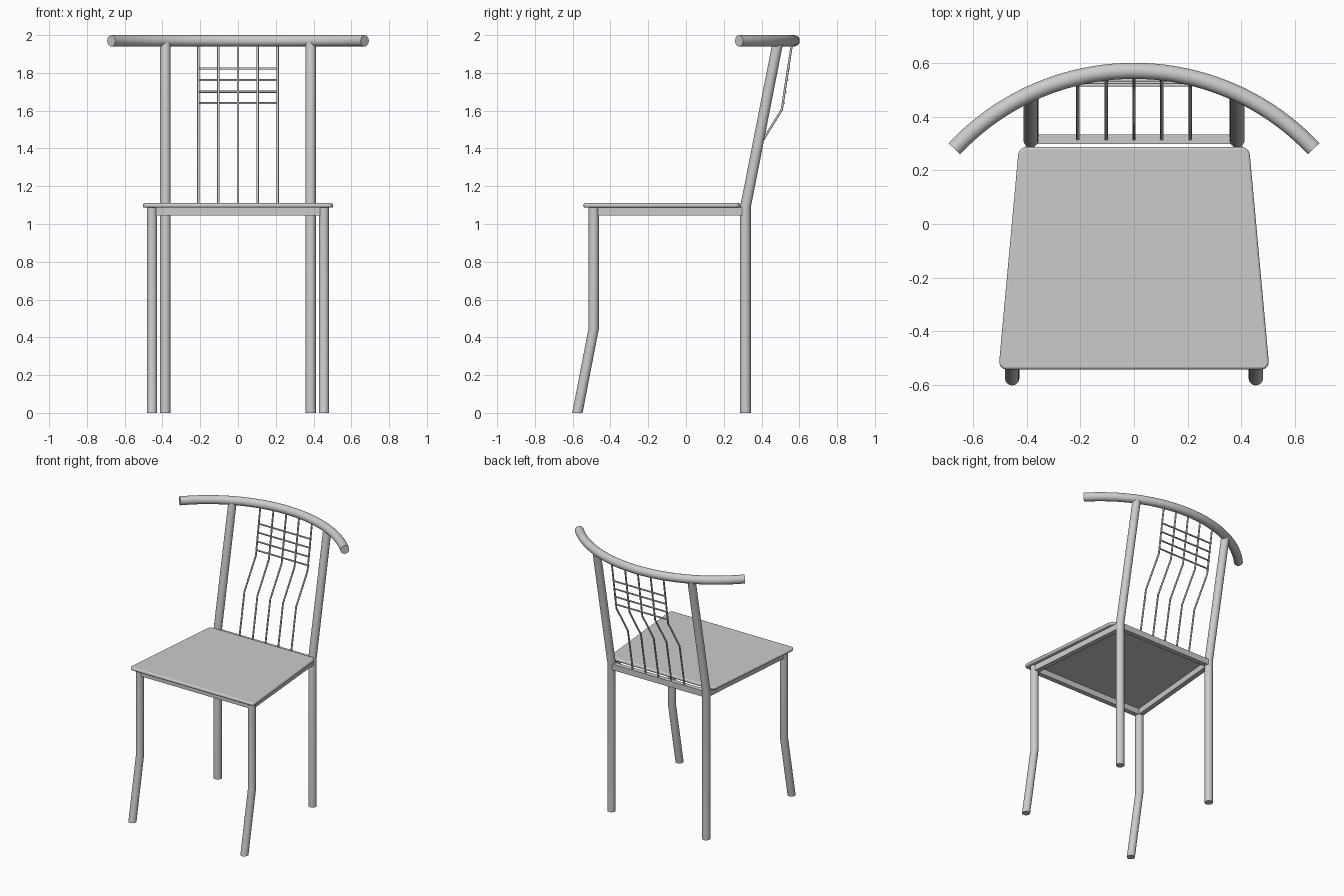
import bpy, bmesh, math
from mathutils import Vector

if "Cube" in bpy.data.objects:
    bpy.data.objects.remove(bpy.data.objects["Cube"])


def finish(name, bm, angle=35):
    bmesh.ops.recalc_face_normals(bm, faces=bm.faces)
    me = bpy.data.meshes.new(name)
    bm.to_mesh(me)
    bm.free()
    ob = bpy.data.objects.new(name, me)
    bpy.context.collection.objects.link(ob)
    bpy.ops.object.select_all(action='DESELECT')
    ob.select_set(True)
    bpy.context.view_layer.objects.active = ob
    bpy.ops.object.shade_smooth_by_angle(angle=math.radians(angle))
    return ob


def tube(name, path, r, sides=24, side=(1, 0, 0), flat_ends=False):
    """Mitred round tube along a planar path; flat_ends cuts it level at both ends."""
    pts = [Vector(p) for p in path]
    side = Vector(side)
    bm = bmesh.new()
    rings = []
    last = len(pts) - 1
    for i, p in enumerate(pts):
        d0 = (pts[max(i, 1)] - pts[max(i, 1) - 1]).normalized()
        d1 = (pts[min(i + 1, last)] - pts[min(i, last - 1)]).normalized()
        n = (d0 + d1).normalized()
        if flat_ends and i in (0, last):
            n = Vector((0, 0, 1))
        up = d0.cross(side)
        ring = []
        for k in range(sides):
            a = 2 * math.pi * k / sides
            o = (side * math.cos(a) + up * math.sin(a)) * r
            ring.append(bm.verts.new(p + o - d0 * (o.dot(n) / d0.dot(n))))
        rings.append(ring)
    for a, b in zip(rings, rings[1:]):
        for k in range(sides):
            j = (k + 1) % sides
            bm.faces.new((a[k], a[j], b[j], b[k]))
    bm.faces.new(rings[0])
    bm.faces.new(rings[-1])
    return finish(name, bm)


def prism(name, outline, z0, z1, corner=0):
    """Vertical extrusion of an outline with optional rounded corners."""
    bm = bmesh.new()
    f = bm.faces.new([bm.verts.new((x, y, z0)) for x, y in outline])
    ext = bmesh.ops.extrude_face_region(bm, geom=[f])
    for v in ext['geom']:
        if isinstance(v, bmesh.types.BMVert):
            v.co.z = z1
    if corner:
        edges = [e for e in bm.edges if abs(e.verts[0].co.z - e.verts[1].co.z) > 1e-4]
        bmesh.ops.bevel(bm, geom=edges, offset=corner, segments=5, profile=0.5, affect='EDGES')
    return finish(name, bm)


def beam(name, a, b, width, z0, z1):
    a, b = Vector(a), Vector(b)
    d = (b - a).normalized()
    n = Vector((-d.y, d.x)) * width / 2
    return prism(name, [a + n, a - n, b - n, b + n], z0, z1)


# Seat: tapered slab with rounded corners and softened rim
seat = prism("seat", [(-0.506, -0.543), (0.506, -0.543), (0.43, 0.288), (-0.43, 0.288)],
             1.087, 1.11, corner=0.03)
bev = seat.modifiers.new("rim", 'BEVEL')
bev.width = 0.009
bev.segments = 3
bev.limit_method = 'ANGLE'
bev.angle_limit = math.radians(40)

# Legs and side frame rails
for s, tag in ((-1, "left"), (1, "right")):
    x = s * 0.455
    tube("front_leg_" + tag, [(x, -0.575, 0), (x, -0.488, 0.45), (x, -0.488, 1.09)],
         0.027, flat_ends=True)
    x = s * 0.385
    tube("back_leg_" + tag, [(x, 0.315, 0), (x, 0.315, 1.09), (x, 0.487, 1.965)],
         0.028, flat_ends=True)
    beam("side_rail_" + tag, (s * 0.453, -0.47), (s * 0.387, 0.30), 0.035, 1.045, 1.088)

# Front and back frame rails
beam("front_rail", (-0.435, -0.488), (0.435, -0.488), 0.035, 1.045, 1.088)
beam("back_rail", (-0.37, 0.317), (0.37, 0.317), 0.035, 1.045, 1.088)

# Curved top rail
R, apex, half = 0.919, 0.572, math.asin(0.671 / 0.919)
arc = [(R * math.sin(t), apex - R + R * math.cos(t), 1.97)
       for t in (half * (i / 20 - 1) for i in range(41))]
rail = tube("top_rail", arc, 0.03, side=(0, 0, 1))

# Bent back rods
for i, x in enumerate((-0.21, -0.104, 0, 0.104, 0.21)):
    tube(f"back_rod_{i + 1}", [(x, 0.317, 1.08), (x, 0.374, 1.39), (x, 0.507, 1.605), (x, 0.561, 1.955)],
         0.006, sides=12)

# Cross rods of the lattice, resting behind the back rods
for i, z in enumerate((1.64, 1.70, 1.762, 1.823)):
    y = 0.507 + (z - 1.605) * 0.154 + 0.006
    tube(f"cross_rod_{i + 1}", [(-0.213, y, z), (0.213, y, z)], 0.0055, sides=12, side=(0, 0, 1))
